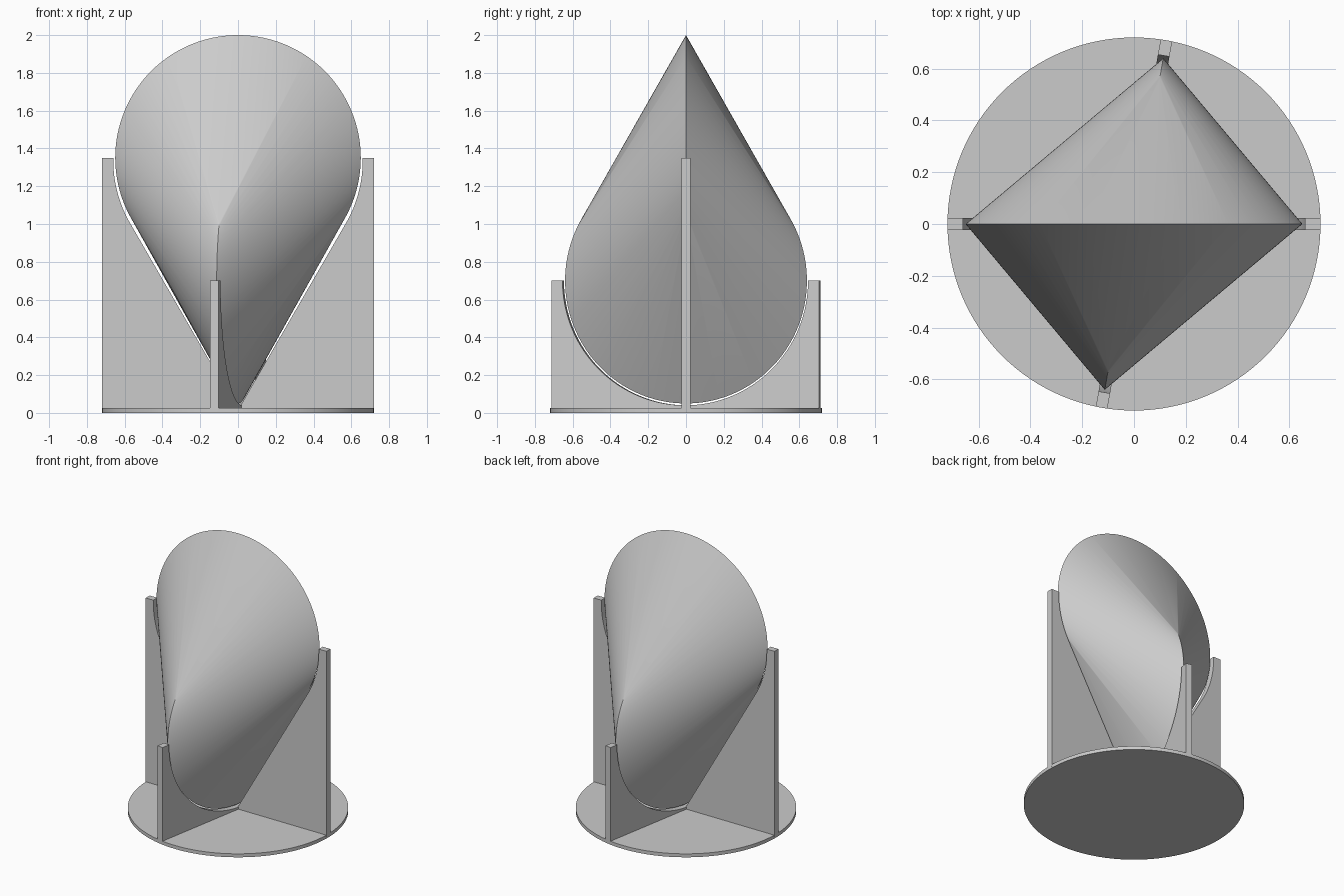
import bpy, bmesh, math
from mathutils import Matrix, Vector

if "Cube" in bpy.data.objects:
    bpy.data.objects.remove(bpy.data.objects["Cube"], do_unlink=True)

RADIUS = 0.65          # both circles of the rolling solid
LOW, HIGH = 0.70, 1.35  # circle centre heights
TWIST = math.radians(-10)
STAND_R, BASE_H, FIN_T, GAP = 0.72, 0.025, 0.045, 0.01

grey = bpy.data.materials.new("plain_grey")
grey.use_nodes = True
colour = (0.6, 0.6, 0.6, 1)
grey.diffuse_color = colour
grey.node_tree.nodes["Principled BSDF"].inputs["Base Color"].default_value = colour


def finish(name, bm, smooth=None):
    bmesh.ops.recalc_face_normals(bm, faces=bm.faces)
    mesh = bpy.data.meshes.new(name)
    bm.to_mesh(mesh)
    bm.free()
    mesh.materials.append(grey)
    obj = bpy.data.objects.new(name, mesh)
    bpy.context.collection.objects.link(obj)
    if smooth:
        bpy.ops.object.select_all(action='DESELECT')
        obj.select_set(True)
        bpy.context.view_layer.objects.active = obj
        bpy.ops.object.shade_smooth_by_angle(angle=math.radians(smooth))
    return obj


# Rolling solid: convex hull of two upright crossed circles
def rolling_solid():
    bm = bmesh.new()
    n = 180
    for centre, turn in ((HIGH, 0), (LOW, math.pi / 2 + TWIST)):
        for i in range(n):
            a = math.tau * i / n
            u = RADIUS * math.cos(a)
            bm.verts.new((u * math.cos(turn), u * math.sin(turn),
                          centre + RADIUS * math.sin(a)))
    hull = bmesh.ops.convex_hull(bm, input=bm.verts)
    loose = [v for v in bm.verts if not v.link_faces]
    bmesh.ops.delete(bm, geom=loose, context='VERTS')
    finish("rolling_solid", bm, 30)


# Round base
def base_disc():
    bm = bmesh.new()
    bmesh.ops.create_cone(bm, cap_ends=True, segments=128, radius1=STAND_R,
                          radius2=STAND_R, depth=BASE_H,
                          matrix=Matrix.Translation((0, 0, BASE_H / 2)))
    finish("base_disc", bm, 30)


# Upright fin with a cradle cut into its top edge
def fin(name, height, centre, end_angle, tip, turn):
    r, steps = RADIUS + GAP, 40
    half = [(STAND_R, BASE_H / 2), (STAND_R, height), (r, height)]
    for i in range(1, steps + 1):
        a = -math.radians(end_angle) * i / steps
        half.append((r * math.cos(a), centre + r * math.sin(a)))
    if tip:
        half.append(tip)
    else:
        half.pop()
    outline = half + [(-x, z) for x, z in reversed(half)]
    bm = bmesh.new()
    face = bm.faces.new([bm.verts.new((x, -FIN_T / 2, z)) for x, z in outline])
    side = bmesh.ops.extrude_face_region(bm, geom=[face])
    moved = [v for v in side["geom"] if isinstance(v, bmesh.types.BMVert)]
    bmesh.ops.translate(bm, verts=moved, vec=Vector((0, FIN_T, 0)))
    bmesh.ops.rotate(bm, verts=bm.verts, matrix=Matrix.Rotation(turn, 3, 'Z'))
    finish(name, bm, 30)


rolling_solid()
base_disc()
fin("tall_fin", HIGH, HIGH - 0.015, 30, (0.012, 0.036), 0)
fin("short_fin", LOW, LOW, 90, None, math.pi / 2 + TWIST)
